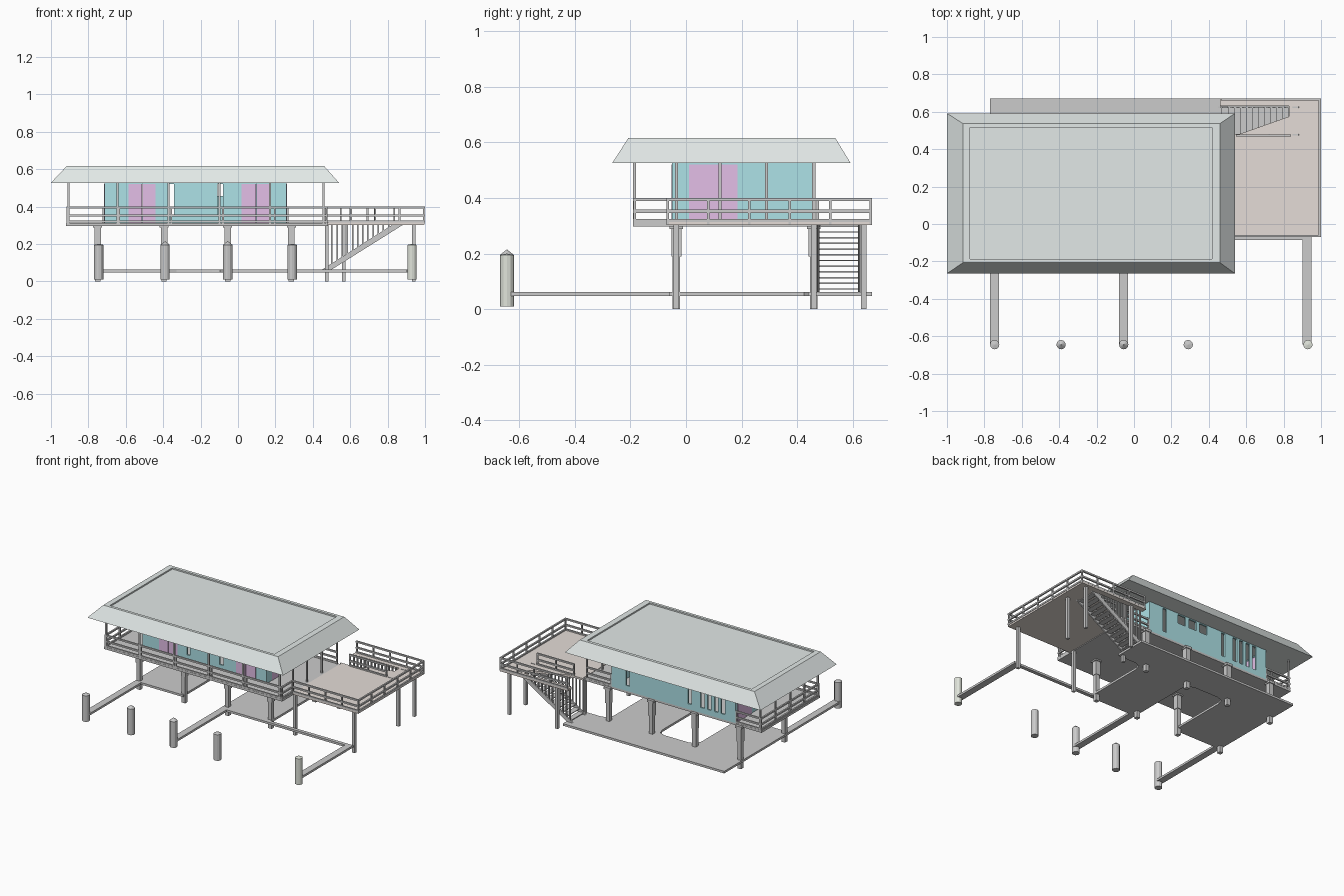
import bpy, bmesh, math
from mathutils import Matrix, Vector

if "Cube" in bpy.data.objects:
    bpy.data.objects.remove(bpy.data.objects["Cube"])


def mat(name, c):
    m = bpy.data.materials.new(name)
    m.diffuse_color = (*c, 1)
    m.use_nodes = True
    m.node_tree.nodes["Principled BSDF"].inputs["Base Color"].default_value = m.diffuse_color
    return m


TEAL = mat("teal", (0.42, 0.76, 0.80))
PURPLE = mat("purple", (0.77, 0.52, 0.80))
ROOF = mat("roof_grey", (0.76, 0.81, 0.80))
TAN = mat("tan", (0.78, 0.72, 0.68))
STONE = mat("pale_stone", (0.74, 0.77, 0.70))


def finish(name, bm, m=None):
    bmesh.ops.recalc_face_normals(bm, faces=bm.faces)
    me = bpy.data.meshes.new(name)
    bm.to_mesh(me)
    bm.free()
    ob = bpy.data.objects.new(name, me)
    bpy.context.collection.objects.link(ob)
    if m:
        me.materials.append(m)
    return ob


def boxes(name, items, m=None):
    """One object from boxes given as (x0, x1, y0, y1, z0, z1)."""
    bm = bmesh.new()
    for x0, x1, y0, y1, z0, z1 in items:
        M = Matrix.Translation(((x0 + x1) / 2, (y0 + y1) / 2, (z0 + z1) / 2)) \
            @ Matrix.Diagonal((x1 - x0, y1 - y0, z1 - z0, 1))
        bmesh.ops.create_cube(bm, size=1, matrix=M)
    return finish(name, bm, m)


def post(x, y, w, z0, z1):
    return (x - w / 2, x + w / 2, y - w / 2, y + w / 2, z0, z1)


def prism(name, pts, axis_vec, m=None):
    bm = bmesh.new()
    f = bm.faces.new([bm.verts.new(p) for p in pts])
    r = bmesh.ops.extrude_face_region(bm, geom=[f])
    bmesh.ops.translate(bm, vec=Vector(axis_vec),
                        verts=[g for g in r["geom"] if isinstance(g, bmesh.types.BMVert)])
    return finish(name, bm, m)


# Roof: sloped skirt with a shallow recess on top
bm = bmesh.new()
rings = []
for x0, x1, y0, y1, z in [(-1, .54, -.265, .592, .527), (-.915, .46, -.207, .537, .617),
                          (-.877, .417, -.187, .515, .617), (-.877, .417, -.187, .515, .607)]:
    rings.append([bm.verts.new(p) for p in
                  ((x0, y0, z), (x1, y0, z), (x1, y1, z), (x0, y1, z))])
for a, b in zip(rings, rings[1:]):
    for i in range(4):
        j = (i + 1) % 4
        bm.faces.new((a[i], a[j], b[j], b[i]))
bm.faces.new(rings[0])
bm.faces.new(rings[-1])
finish("roof", bm, ROOF)

# House walls with openings
ZB, ZT, T = .312, .528, .012


def wall(name, a0, a1, c, openings, along_x=True):
    out, cur = [], a0
    for s, e, z0, z1 in sorted(openings):
        out += [(cur, s, ZB, ZT), (s, e, z1, ZT)]
        if z0 > ZB:
            out.append((s, e, ZB, z0))
        cur = e
    out.append((cur, a1, ZB, ZT))
    boxes(name, [(s, e, c, c + T, z0, z1) if along_x else (c, c + T, s, e, z0, z1)
                 for s, e, z0, z1 in out], TEAL)


DZ = (ZB, .52)
front_doors = [(-.585, -.44), (.02, .175)]
wall("front_wall", -.715, .26, -.05,
     [(s, e, *DZ) for s, e in front_doors] +
     [(-.367, -.342, .35, .52), (-.11, -.08, .35, .52)])
wall("back_wall", -.715, .26, .453,
     [(x - .015, x + .015, .35, .52) for x in (.133, -.355, -.455, -.509, -.563, -.617)] +
     [(x - .032, x + .032, .455, .52) for x in (-.01, -.1, -.19)])
wall("right_wall", -.038, .453, .248, [(.01, .185, *DZ)], False)
wall("left_wall", -.038, .453, -.715, [(.28, .44, *DZ)], False)

# Doors, each in two leaves
doors = []
for s, e in front_doors:
    mid = (s + e) / 2
    doors += [(s, mid - .001, -.052, -.042, *DZ), (mid + .001, e, -.052, -.042, *DZ)]
doors += [(.252, .262, .01, .185, *DZ), (-.717, -.707, .28, .44, *DZ)]
boxes("doors", doors, PURPLE)

# Decks
boxes("main_deck", [(-.92, .48, -.19, .465, .297, .313)])
prism("side_deck", [(x, y, .302) for x, y in
                    ((.48, -.07), (.995, -.07), (.995, .67), (.46, .67), (.46, .63), (.83, .63),
                     (.83, .575), (.56, .48), (.48, .48))], (0, 0, .014), TAN)

# Railings: three bars and evenly spaced posts along each run
W = .011


def railing(name, p, q, n):
    (x0, y0), (x1, y1) = p, q
    items = [(min(x0, x1) - W / 2, max(x0, x1) + W / 2, min(y0, y1) - W / 2,
              max(y0, y1) + W / 2, z, z + .011) for z in (.314, .347, .389)]
    for i in range(n + 1):
        t = i / n
        items.append(post(x0 + (x1 - x0) * t, y0 + (y1 - y0) * t, .009, .305, .395))
    boxes(name, items)


railing("front_railing", (-.912, -.185), (.474, -.185), 5)
railing("left_railing", (-.912, -.185), (-.912, .46), 4)
railing("back_left_railing", (-.912, .46), (-.72, .46), 1)
railing("corner_railing", (.474, -.185), (.474, -.065), 1)
railing("back_right_railing", (.265, .46), (.455, .46), 1)
railing("side_front_railing", (.474, -.065), (.993, -.065), 4)
railing("side_right_railing", (.993, -.065), (.993, .665), 5)
railing("side_back_railing", (.47, .665), (.993, .665), 4)
railing("stair_opening_railing", (.55, .474), (.835, .474), 2)

# Slim posts carrying the roof
roof_posts = [post(x, -.185, .011, .31, .53) for x in (-.907, -.645, -.372, -.1, .172, .457)]
for x in (-.907, .457):
    roof_posts += [post(x, y, .011, .31, .53) for y in (-.035, .122, .29, .46)]
boxes("roof_posts", roof_posts)

# Main columns with capitals, and slim legs under the side deck
cols = []
for x in (-.75, -.395, -.055, .285):
    for y in (-.035, .46):
        cols += [post(x, y, .028, 0, .3), post(x, y, .036, .19, .3), post(x, y, .048, .288, .305)]
boxes("main_columns", cols)
boxes("side_deck_legs", [post(x, y, .02, 0, .305) for x, y in
                         ((.475, -.035), (.94, -.035), (.94, .46), (.94, .64),
                          (.475, .46), (.565, .64))])

# Ground slab with two bays cut out, plus beams running to the front pillars
prism("ground_slab", [(x, y, .047) for x, y in
                      ((-.77, -.06), (-.39, -.06), (-.39, .38), (-.375, .425), (-.33, .44),
                       (-.14, .44), (-.095, .425), (-.08, .38), (-.08, -.06), (.3, -.06),
                       (.3, .38), (.315, .425), (.36, .44), (.5, .44), (.5, .67), (-.77, .67))],
      (0, 0, .015))
boxes("ground_beams", [(x - .024, x + .024, -.645, -.06, .047, .062) for x in (-.745, -.055, .925)]
      + [(-.08, .949, -.085, -.06, .047, .062)])

# Free-standing front pillars with pointed or flat tops
for i, (x, tip) in enumerate(((-.745, .2), (-.39, .215), (-.055, .215), (.29, .2), (.93, .2))):
    bm = bmesh.new()
    bmesh.ops.create_cone(bm, cap_ends=True, segments=12, radius1=.025, radius2=.025, depth=.185,
                          matrix=Matrix.Translation((x, -.645, .1025)))
    top = [f for f in bm.faces if f.normal.z > .9]
    v = bmesh.ops.poke(bm, faces=top)["verts"][0]
    v.co.z = tip
    finish(f"front_pillar_{i + 1}", bm, STONE if i == 4 else None)

# Stairs: thin treads, two stringers and vertical balusters up to the deck
SX, SZ, DX, DZS, N = .475, .07, .0325, .0205, 12
boxes("stair_treads", [(SX + i * DX - .006, SX + (i + 1) * DX, .48, .622,
                        SZ + i * DZS, SZ + i * DZS + .005) for i in range(N)])
for side, y in (("front", .472), ("back", .62)):
    prism(f"stair_stringer_{side}", [(.445, y, .06), (.48, y, .05), (.89, y, .307), (.88, y, .318),
                                     (.85, y, .318)], (0, .009, 0))
    boxes(f"stair_balusters_{side}",
          [(x - .004, x + .004, y, y + .009, .055 + (x - .45) * .63, .316)
           for x in (.475 + .0275 * i for i in range(13))])
